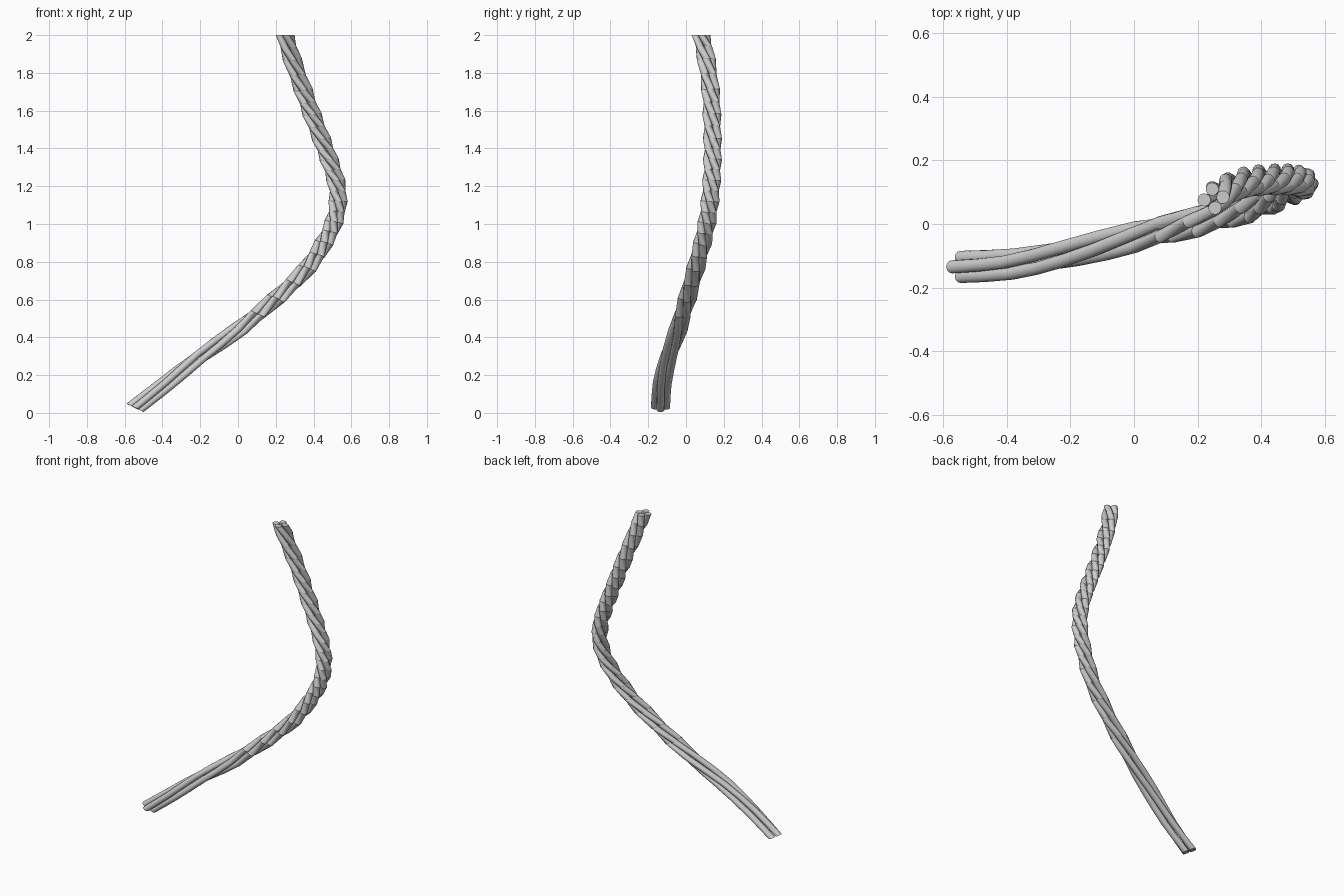
import bpy, bmesh, math
from mathutils import Vector

if "Cube" in bpy.data.objects:
    bpy.data.objects.remove(bpy.data.objects["Cube"])

# Rope centre line: x, y, z, twist in quarter turns
KEYS = [Vector(k) for k in (
    (-.545, -.135, .027, 0), (-.38, -.126, .155, .12), (-.2, -.092, .298, .45),
    (0, -.042, .44, 1), (.2, .007, .605, 2), (.365, .052, .765, 3),
    (.455, .088, .9, 4), (.508, .112, 1.01, 5), (.53, .127, 1.12, 6),
    (.518, .136, 1.23, 7), (.483, .14, 1.34, 8), (.442, .14, 1.45, 9),
    (.392, .137, 1.58, 10), (.345, .13, 1.71, 11), (.288, .108, 1.87, 12),
    (.25, .08, 2.0, 12.91))]
STEPS = 2        # rings per key span
SIDES = 12       # sides of a strand
OFFSET = .03     # strand centre from rope centre
RADIUS = .0205   # strand radius
UP = Vector((0, 0, 1))


def spline(i, t):
    """Catmull-Rom through the keys."""
    n = len(KEYS)
    p1, p2 = KEYS[i], KEYS[i + 1]
    p0 = KEYS[i - 1] if i > 0 else 2 * p1 - p2
    p3 = KEYS[i + 2] if i + 2 < n else 2 * p2 - p1
    return .5 * (2 * p1 + (p2 - p0) * t + (2 * p0 - 5 * p1 + 4 * p2 - p3) * t * t
                 + (3 * p1 - p0 - 3 * p2 + p3) * t ** 3)


path = [spline(i, s / STEPS) for i in range(len(KEYS) - 1) for s in range(STEPS)]
path.append(KEYS[-1])

# Ring frames, leaning halfway between the path direction and up
frames = []
for i, p in enumerate(path):
    tangent = (path[min(i + 1, len(path) - 1)] - path[max(i - 1, 0)]).to_3d().normalized()
    normal = (tangent + UP).normalized() if i < len(path) - 1 else UP
    e1 = (Vector((1, 0, 0)) - normal * normal.x).normalized()
    frames.append((p.to_3d(), e1, normal.cross(e1), -p[3] * math.pi / 2))


def strand(name, phase):
    bm = bmesh.new()
    rings = []
    for c, e1, e2, twist in frames:
        ring = []
        for k in range(SIDES):
            a, b = twist + phase, twist + phase + 2 * math.pi * k / SIDES
            u = OFFSET * math.cos(a) + RADIUS * math.cos(b)
            v = OFFSET * math.sin(a) + RADIUS * math.sin(b)
            ring.append(bm.verts.new(c + e1 * u + e2 * v))
        rings.append(ring)
    for lo, hi in zip(rings, rings[1:]):
        for k in range(SIDES):
            j = (k + 1) % SIDES
            bm.faces.new((lo[k], lo[j], hi[j], hi[k]))
    bm.faces.new(rings[0][::-1])
    bm.faces.new(rings[-1])
    mesh = bpy.data.meshes.new(name)
    bm.to_mesh(mesh)
    bm.free()
    obj = bpy.data.objects.new(name, mesh)
    bpy.context.collection.objects.link(obj)
    obj.select_set(True)
    bpy.context.view_layer.objects.active = obj


# Four strands wound around each other
for n in range(4):
    strand(f"rope_strand_{n + 1}", n * math.pi / 2)
bpy.ops.object.shade_smooth_by_angle(angle=math.radians(40))
